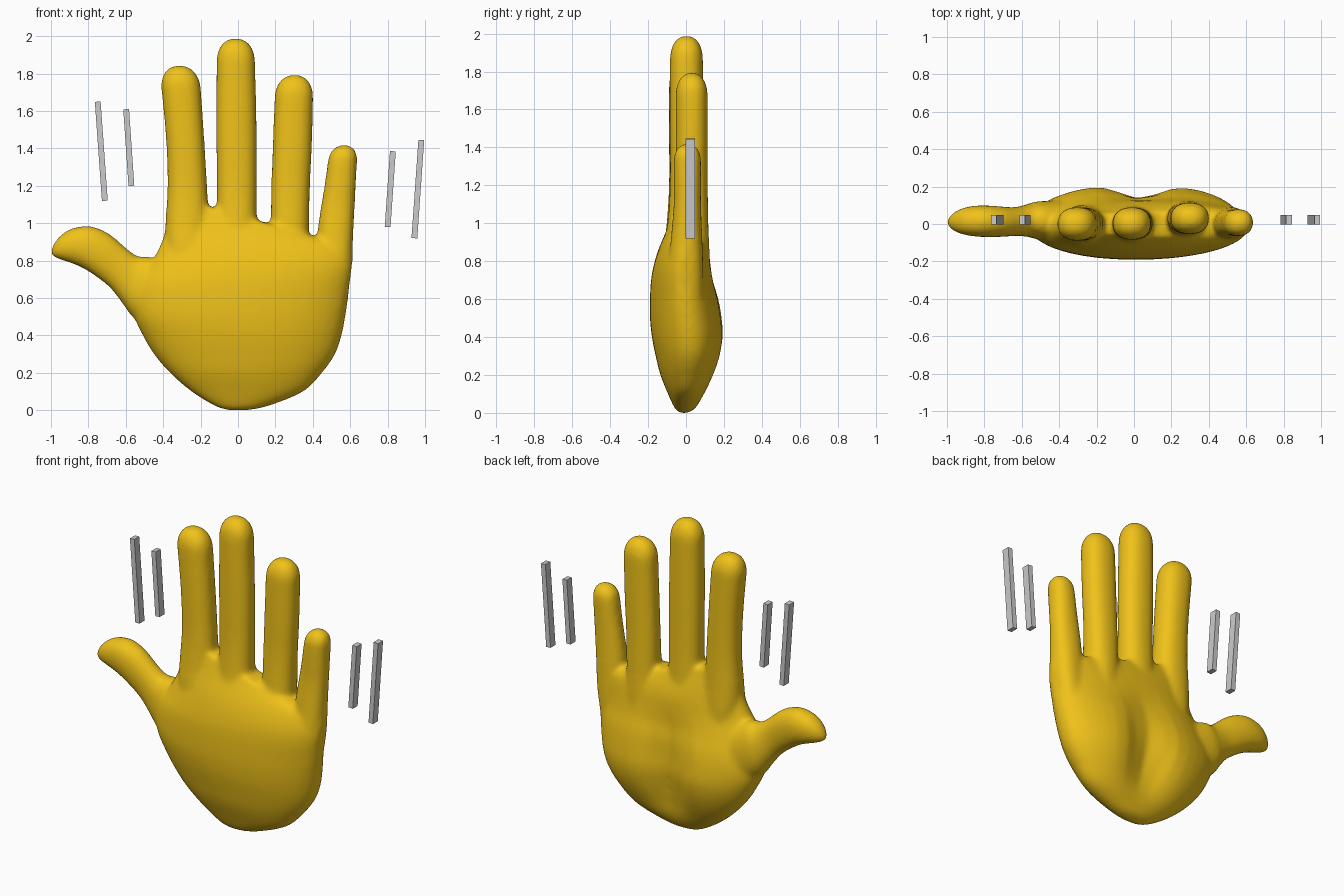
import bpy, bmesh, math

if "Cube" in bpy.data.objects:
    bpy.data.objects.remove(bpy.data.objects["Cube"])

# Each section: left x,z, right x,z, front y, back y, palm groove depth
PALM = [
    (-.06, .0, .06, .0, -.035, .01, 0),
    (-.13, .025, .17, .025, -.06, .05, 0),
    (-.25, .10, .35, .10, -.095, .11, .02),
    (-.365, .20, .45, .20, -.135, .165, .06),
    (-.45, .30, .52, .30, -.16, .20, .08),
    (-.51, .40, .555, .40, -.18, .215, .08),
    (-.555, .50, .575, .50, -.19, .205, .07),
    (-.56, .60, .59, .60, -.19, .185, .05),
    (-.53, .70, .60, .69, -.185, .155, .03),
    (-.46, .80, .61, .76, -.17, .135, .01),
    (-.41, .90, .615, .82, -.145, .12, 0),
    (-.38, 1.0, .615, .87, -.11, .10, 0),
    (-.34, 1.14, .58, .88, -.07, .065, 0),
]
THUMB = [
    (-.30, .72, -.42, .38, -.10, .13, 0),
    (-.47, .82, -.565, .50, -.08, .12, 0),
    (-.53, .82, -.61, .56, -.068, .105, 0),
    (-.60, .87, -.68, .65, -.065, .09, 0),
    (-.69, .945, -.76, .715, -.07, .095, 0),
    (-.79, .985, -.84, .765, -.07, .10, 0),
    (-.89, .972, -.91, .792, -.06, .09, 0),
    (-.955, .93, -.965, .81, -.04, .065, 0),
    (-.985, .89, -.99, .823, -.02, .04, 0),
]


def finger(rows, front, back):
    """Rows of (z, left, right); the base thickens into the knuckle."""
    out = []
    for i, (z, l, r) in enumerate(rows):
        k = (.035, .03, .012)[i] if i < 3 else 0
        out.append((l, z, r, z, front - k, back + k * .4, 0))
    return out


FINGERS = [
    (finger([(.65, -.35, -.15), (.85, -.385, -.15), (1.0, -.388, -.155), (1.2, -.377, -.165),
             (1.45, -.385, -.18), (1.72, -.41, -.198)], -.09, .09), .125),
    (finger([(.65, -.10, .09), (.85, -.115, .10), (1.0, -.115, .10), (1.2, -.113, .10),
             (1.5, -.117, .10), (1.86, -.115, .092)], -.085, .09), .13),
    (finger([(.62, .17, .36), (.80, .18, .38), (.95, .175, .38), (1.2, .178, .385),
             (1.4, .185, .395), (1.67, .195, .402)], -.055, .115), .125),
    (finger([(.55, .40, .57), (.75, .42, .605), (.95, .425, .617), (1.1, .445, .625),
             (1.2, .462, .63), (1.33, .48, .637)], -.065, .08), .09),
]


def spline(p0, p1, p2, p3, t):
    return tuple(.5 * (2 * b + (c - a) * t + (2 * a - 5 * b + 4 * c - d) * t * t
                       + (3 * b - a - 3 * c + d) * t ** 3)
                 for a, b, c, d in zip(p0, p1, p2, p3))


def spow(v, e):
    return math.copysign(abs(v) ** e, v)


def loft(bm, rows, cap=0, power=.92, sides=40, steps=4):
    """Smooth tube through the sections, with an optional rounded tip."""
    secs, n = [], len(rows)
    for i in range(n - 1):
        p = [rows[max(i - 1, 0)], rows[i], rows[i + 1], rows[min(i + 2, n - 1)]]
        secs += [spline(*p, s / steps) for s in range(steps)]
    last = rows[-1]
    secs.append(last)
    if cap:
        cx, cz = (last[0] + last[2]) / 2, (last[1] + last[3]) / 2
        prev = rows[-2]
        dx, dz = cx - (prev[0] + prev[2]) / 2, cz - (prev[1] + prev[3]) / 2
        d = math.hypot(dx, dz)
        yc = (last[4] + last[5]) / 2
        for i in range(1, 9):
            a = math.pi / 2 * i / 8.4
            k, h = math.cos(a) ** .9, cap * math.sin(a) ** .9
            ox, oz = dx / d * h, dz / d * h
            secs.append((cx + (last[0] - cx) * k + ox, cz + (last[1] - cz) * k + oz,
                         cx + (last[2] - cx) * k + ox, cz + (last[3] - cz) * k + oz,
                         yc + (last[4] - yc) * k, yc + (last[5] - yc) * k, 0))
    rings = []
    for ax, az, bx, bz, yf, yb, g in secs:
        ring = []
        for j in range(sides):
            t = 2 * math.pi * j / sides
            u, v = spow(math.cos(t), power), spow(math.sin(t), power)
            x, z = (ax + bx) / 2 + (bx - ax) / 2 * u, (az + bz) / 2 + (bz - az) / 2 * u
            y = (yf + yb) / 2 + (yb - yf) / 2 * v
            if v > 0:
                y -= g * math.exp(-((x - .03) / .14) ** 2)
            ring.append(bm.verts.new((x, y, z)))
        rings.append(ring)
    for a, b in zip(rings, rings[1:]):
        for j in range(sides):
            k = (j + 1) % sides
            bm.faces.new((a[j], a[k], b[k], b[j]))
    bm.faces.new(rings[0][::-1])
    bm.faces.new(rings[-1])


# Hand: palm, thumb and fingers fused into one smooth skin
bm = bmesh.new()
loft(bm, PALM)
loft(bm, THUMB, .012)
for rows, cap in FINGERS:
    loft(bm, rows, cap, .88)
bmesh.ops.recalc_face_normals(bm, faces=bm.faces)
me = bpy.data.meshes.new("hand")
bm.to_mesh(me)
bm.free()
hand = bpy.data.objects.new("hand", me)
bpy.context.collection.objects.link(hand)
mat = bpy.data.materials.new("yellow")
mat.diffuse_color = (.87, .54, .01, 1)
mat.use_nodes = True
mat.node_tree.nodes["Principled BSDF"].inputs["Base Color"].default_value = mat.diffuse_color
me.materials.append(mat)
for f in me.polygons:
    f.use_smooth = True
rm = hand.modifiers.new("fuse", 'REMESH')
rm.mode = 'VOXEL'
rm.voxel_size = .012
rm.use_smooth_shade = True
sm = hand.modifiers.new("soften", 'SMOOTH')
sm.factor = .5
sm.iterations = 20

# Motion bars beside the hand: bottom x,z and top x,z
BARS = [("left_outer_bar", -.712, 1.12, -.75, 1.65), ("left_inner_bar", -.57, 1.20, -.598, 1.61),
        ("right_inner_bar", .80, .98, .828, 1.385), ("right_outer_bar", .943, .92, .98, 1.445)]
for name, x0, z0, x1, z1 in BARS:
    bpy.ops.mesh.primitive_cube_add(size=1, location=((x0 + x1) / 2, .023, (z0 + z1) / 2),
                                    rotation=(0, math.atan2(x1 - x0, z1 - z0), 0))
    bar = bpy.context.object
    bar.name = name
    bar.scale = (.031, .05, math.hypot(x1 - x0, z1 - z0))
